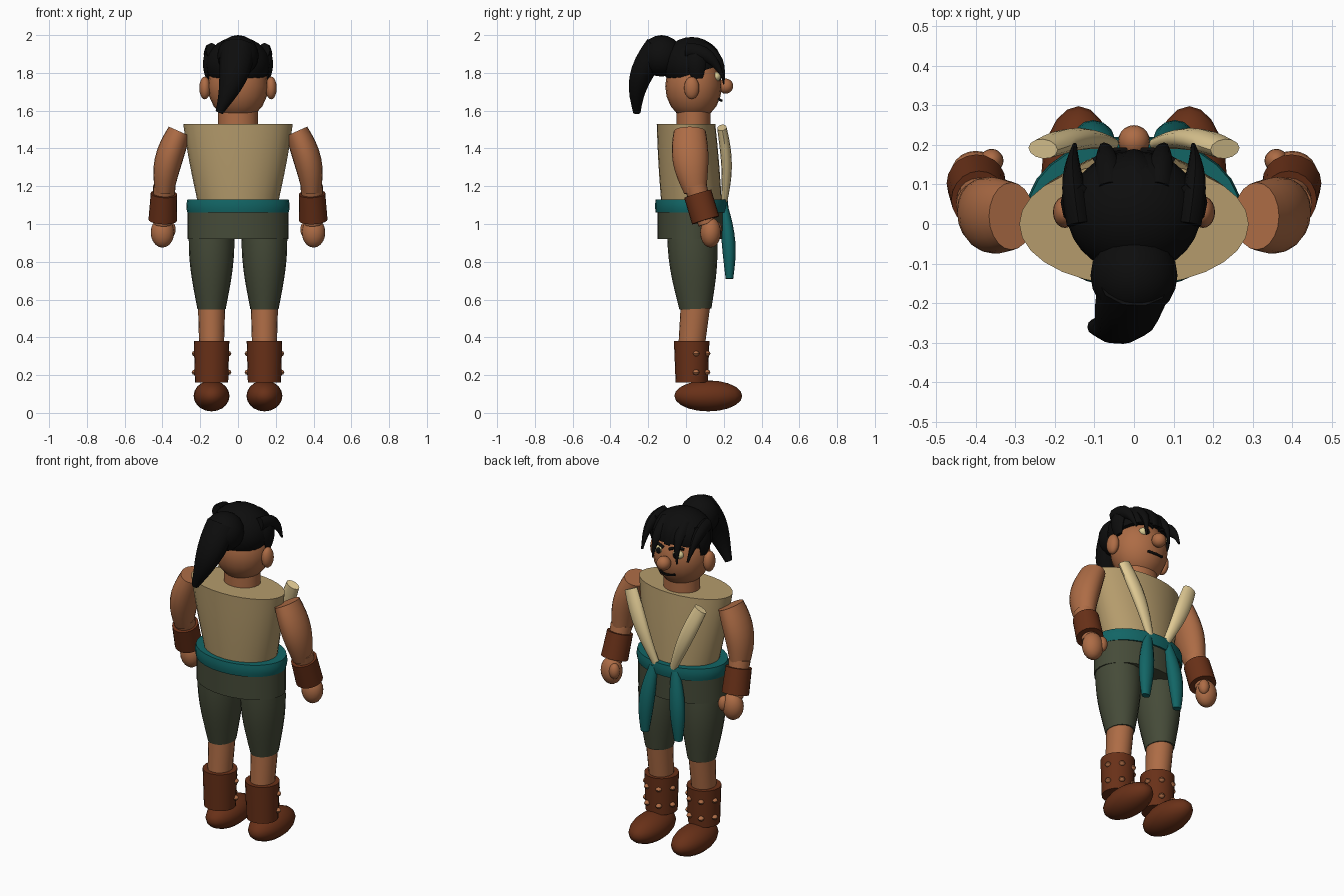
import bpy, bmesh
from math import sin, cos, pi, tau, radians
from mathutils import Vector, Matrix

cube = bpy.data.objects.get("Cube")
if cube:
    bpy.data.objects.remove(cube, do_unlink=True)


def make_material(name, red, green, blue):
    material = bpy.data.materials.new(name)
    material.use_nodes = True
    colour = (red, green, blue, 1)
    material.diffuse_color = colour
    material.node_tree.nodes["Principled BSDF"].inputs["Base Color"].default_value = colour
    return material


skin = make_material("skin", .42, .15, .06)
tan_cloth = make_material("tan cloth", .46, .33, .15)
cream_cloth = make_material("cream cloth", .76, .6, .3)
teal_cloth = make_material("teal cloth", .006, .13, .13)
olive_cloth = make_material("olive cloth", .06, .07, .04)
leather = make_material("brown leather", .14, .03, .009)
black = make_material("black", .004, .004, .004)
eye_cream = make_material("eye cream", .7, .6, .3)


def finish(name, mesh_builder, material, pair):
    """Turn the built mesh into a smooth object, mirrored across x when it is one of a pair."""
    bmesh.ops.recalc_face_normals(mesh_builder, faces=mesh_builder.faces)
    mesh = bpy.data.meshes.new(name)
    mesh_builder.to_mesh(mesh)
    mesh_builder.free()
    mesh.materials.append(material)
    part = bpy.data.objects.new(name, mesh)
    bpy.context.collection.objects.link(part)
    bpy.ops.object.select_all(action='DESELECT')
    part.select_set(True)
    bpy.context.view_layer.objects.active = part
    bpy.ops.object.shade_smooth_by_angle(angle=radians(45))
    if pair:
        mirror = part.modifiers.new("other side", 'MIRROR')
        mirror.use_mirror_merge = False


def tube(name, material, start, end, size, end_size=None, bend=(0, 0, 0),
         bulge=0, level=False, pair=False, sides=20, steps=8):
    """Elliptical tube between two points, bowed by bend and swollen by bulge midway."""
    builder = bmesh.new()
    start, end, bend = Vector(start), Vector(end), Vector(bend)
    size = Vector(size)
    end_size = Vector(end_size) if end_size else size
    rings = []
    for step in range(steps + 1):
        t = step / steps
        centre = start.lerp(end, t) + bend * sin(pi * t)
        radii = size.lerp(end_size, t) * (1 + bulge * sin(pi * t))
        along = (end - start + bend * pi * cos(pi * t)).normalized()
        if level:
            along = Vector((0, 0, 1))
        reference = Vector((0, 1, 0)) if abs(along.x) > .8 else Vector((1, 0, 0))
        across = (reference - along * reference.dot(along)).normalized()
        depth = along.cross(across)
        ring = []
        for side in range(sides):
            angle = tau * side / sides
            offset = across * radii.x * cos(angle) + depth * radii.y * sin(angle)
            ring.append(builder.verts.new(centre + offset))
        rings.append(ring)
    for lower, upper in zip(rings, rings[1:]):
        for side in range(sides):
            following = (side + 1) % sides
            builder.faces.new((lower[side], lower[following], upper[following], upper[side]))
    builder.faces.new(rings[0])
    builder.faces.new(rings[-1])
    finish(name, builder, material, pair)


def ball(name, material, centre, radii, pair=False, segments=20, cut_point=None, cut_normal=None):
    """Ellipsoid, optionally trimmed flat by a plane."""
    builder = bmesh.new()
    placement = Matrix.Translation(centre) @ Matrix.Diagonal((*radii, 1))
    bmesh.ops.create_uvsphere(builder, u_segments=segments, v_segments=segments // 2,
                              radius=1, matrix=placement)
    if cut_point:
        geometry = builder.verts[:] + builder.edges[:] + builder.faces[:]
        trimmed = bmesh.ops.bisect_plane(builder, geom=geometry, plane_co=cut_point,
                                         plane_no=cut_normal, clear_outer=True)
        rim = [item for item in trimmed["geom_cut"] if isinstance(item, bmesh.types.BMEdge)]
        bmesh.ops.holes_fill(builder, edges=rim)
    finish(name, builder, material, pair)


# Joints shared by neighbouring parts
shoulder = Vector((.31, .02, 1.49))
elbow = Vector((.39, .05, 1.2))
wrist = Vector((.4, .11, 1))
hip = Vector((.14, .03, .98))
knee = Vector((.14, .05, .55))
ankle = Vector((.14, .03, .16))
head = Vector((0, .04, 1.73))
waist = Vector((0, .03, 1.1))


def up(height):
    return Vector((0, 0, height))


# Torso, sash and hips
tube("shirt", tan_cloth, start=waist, end=(0, 0, 1.53), size=(.21, .16),
     end_size=(.29, .155), bulge=.02, level=True, sides=28)
tube("sash", teal_cloth, start=waist - up(.04), end=waist + up(.03), size=(.268, .19),
     bulge=.02, sides=28)
tube("hips", olive_cloth, start=waist - up(.18), end=waist, size=(.268, .18), sides=28)

# Lapels and hanging sash ends
tube("lapels", cream_cloth, start=(.05, .2, 1.1), end=(.23, .19, 1.51), size=(.02, .015),
     end_size=(.04, .025), bend=(0, .02, 0), bulge=.4, pair=True, sides=12)
tube("sash_ends", teal_cloth, start=(.07, .2, 1.1), end=(.11, .23, .71), size=(.025, .02),
     bend=(.01, .01, 0), bulge=.8, pair=True, sides=12)

# Neck, head and face
tube("neck", skin, start=head - up(.2), end=head - up(.1), size=(.105, .09))
ball("head", skin, centre=head, radii=(.16, .15, .18))
ball("nose", skin, centre=(0, .21, 1.73), radii=(.04, .04, .04))
ball("ears", skin, centre=(.175, .03, 1.72), radii=(.03, .04, .06), pair=True)
ball("eyes", eye_cream, centre=(.06, .16, 1.78), radii=(.034, .025, .025), pair=True)
ball("pupils", black, centre=(.056, .18, 1.78), radii=(.014, .01, .018), pair=True)
tube("brows", black, start=(.02, .185, 1.81), end=(.1, .16, 1.82), size=(.008, .008),
     bend=(0, .01, .01), pair=True, sides=8)
tube("mouth", black, start=(-.05, .175, 1.66), end=(.05, .175, 1.66), size=(.007, .007),
     bend=(0, .012, -.006), sides=8)

# Hair cap, bun and ponytail
ball("hair_cap", black, centre=(0, .03, 1.845), radii=(.17, .155, .145), segments=28,
     cut_point=(0, -.1, 1.755), cut_normal=(0, .3, -1))
ball("hair_bun", black, centre=(0, -.13, 1.89), radii=(.11, .11, .11))
tube("ponytail", black, start=(0, -.15, 1.94), end=(-.1, -.26, 1.59), size=(.09, .07),
     end_size=(.02, .02), bend=(.02, -.04, 0), bulge=.3, sides=10)

# Loose locks around the face
tube("fringe", black, start=(0, .08, 1.95), end=(0, .18, 1.83), size=(.07, .03),
     end_size=(.02, .01), bend=(0, .02, .02), sides=8)
tube("temple_locks", black, start=(.14, 0, 1.92), end=(.15, .2, 1.77), size=(.03, .04),
     end_size=(.006, .006), bend=(.01, .02, .04), bulge=.4, pair=True, sides=8)
tube("front_locks", black, start=(.06, .09, 1.94), end=(.08, .2, 1.74), size=(.035, .03),
     end_size=(.004, .004), bend=(0, .03, .02), bulge=.3, pair=True, sides=8)
tube("side_locks", black, start=(.13, .05, 1.93), end=(.16, .06, 1.77), size=(.03, .05),
     end_size=(.01, .03), bend=(.015, 0, 0), bulge=.3, pair=True, sides=8)

# Arms, cuffs and hands
tube("upper_arms", skin, start=shoulder, end=elbow - up(.03), size=(.062, .085),
     end_size=(.05, .06), bend=(.02, -.01, 0), bulge=.3, pair=True)
tube("forearms", skin, start=elbow, end=wrist, size=(.06, .06), end_size=(.045, .045), pair=True)
tube("cuffs", leather, start=elbow.lerp(wrist, .2), end=elbow.lerp(wrist, .9),
     size=(.07, .075), end_size=(.075, .075), pair=True)
ball("hands", skin, centre=wrist + Vector((0, .02, -.045)), radii=(.062, .055, .08), pair=True)
ball("thumbs", skin, centre=wrist + Vector((-.04, .05, -.03)), radii=(.03, .03, .045), pair=True)

# Trousers and shins
tube("trouser_legs", olive_cloth, start=knee, end=hip, size=(.075, .085),
     end_size=(.12, .13), bulge=.15, pair=True)
tube("shins", skin, start=ankle + up(.2), end=knee + up(.02), size=(.066, .07),
     end_size=(.072, .078), pair=True)

# Boots with two rows of studs
boot_top = ankle + up(.22)
tube("boot_shafts", leather, start=ankle, end=boot_top, size=(.088, .085),
     end_size=(.094, .094), pair=True)
ball("boot_feet", leather, centre=(ankle.x, .118, .09), radii=(.095, .18, .082), pair=True)
for along_boot in (.25, .7):
    for turn in (-75, -25, 25, 75):
        angle = radians(turn)
        outward = Vector((sin(angle), cos(angle), 0)) * .09
        ball("boot_studs", skin, centre=ankle.lerp(boot_top, along_boot) + outward,
             radii=(.018, .018, .015), pair=True, segments=8)
